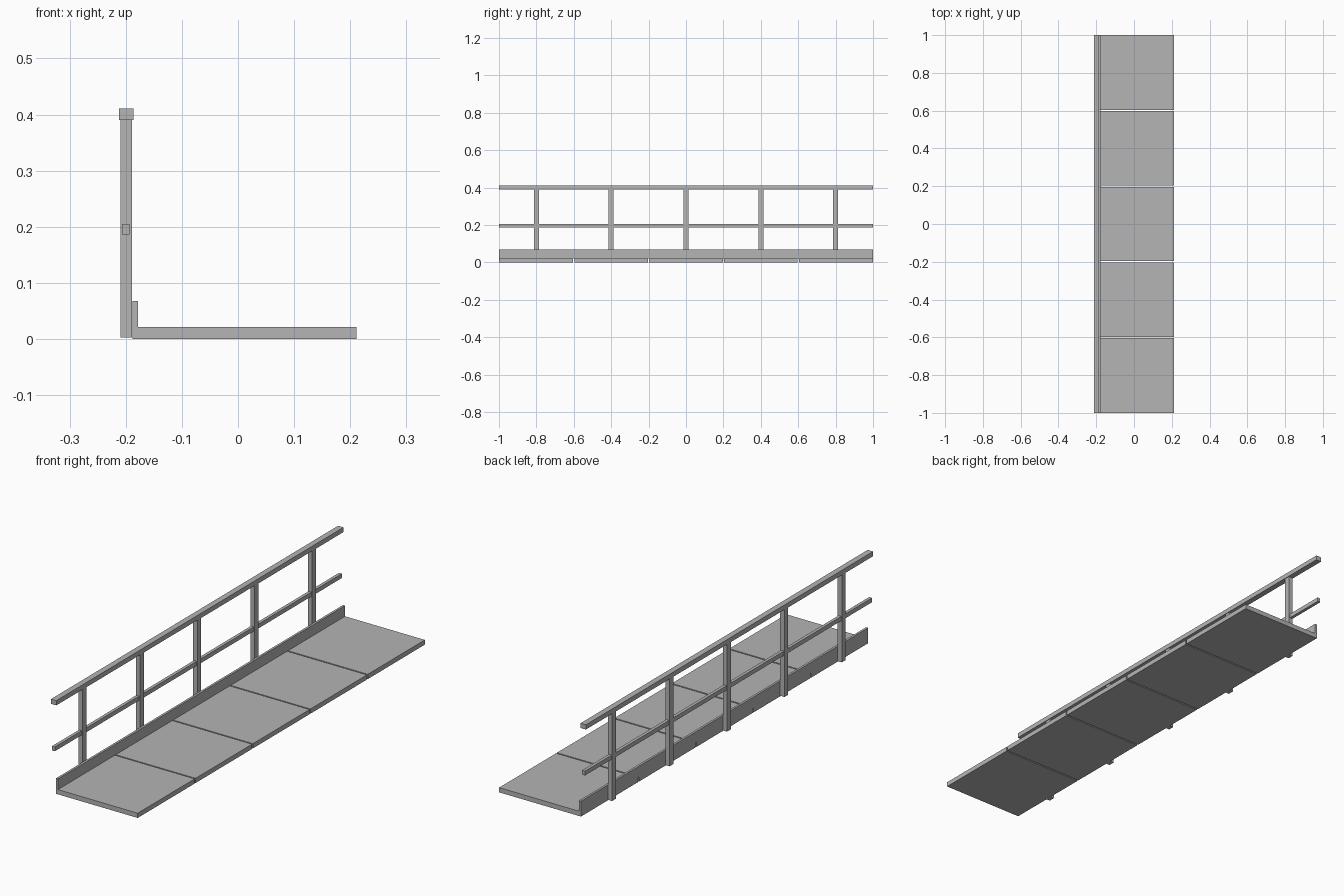
import bpy

cube = bpy.data.objects.get("Cube")
if cube:
    bpy.data.objects.remove(cube, do_unlink=True)

grey = bpy.data.materials.new("plain_grey")
grey.use_nodes = True
COLOUR = (0.46, 0.46, 0.46, 1)
grey.diffuse_color = COLOUR
grey.node_tree.nodes["Principled BSDF"].inputs["Base Color"].default_value = COLOUR


def box(name, x, y, z):
    """Add a box spanning the given (low, high) ranges."""
    spans = (x, y, z)
    bpy.ops.mesh.primitive_cube_add(size=1, location=[(a + b) / 2 for a, b in spans])
    obj = bpy.context.object
    obj.name = name
    obj.scale = [b - a for a, b in spans]
    bpy.ops.object.transform_apply(location=False, rotation=False, scale=True)
    obj.data.materials.append(grey)
    return obj


LENGTH = (-1, 1)
PITCH = 0.4
GAP = 0.006
POST_HALF = 0.0135

# Deck panels with narrow joints, and a post at the middle of each panel
for i in range(5):
    y = (i - 2) * PITCH
    half = (PITCH - GAP) / 2
    start = -1 if i == 0 else y - half
    end = 1 if i == 4 else y + half
    box(f"deck_panel_{i + 1}", (-0.188, 0.211), (start, end), (0, 0.021))
    box(f"post_{i + 1}", (-0.209, -0.189), (y - POST_HALF, y + POST_HALF), (0.003, 0.39))

# Kick board along the railing side
box("kick_board", (-0.188, -0.178), LENGTH, (0.021, 0.068))

# Rails
box("middle_rail", (-0.207, -0.193), LENGTH, (0.186, 0.205))
box("top_rail", (-0.212, -0.186), LENGTH, (0.39, 0.411))
